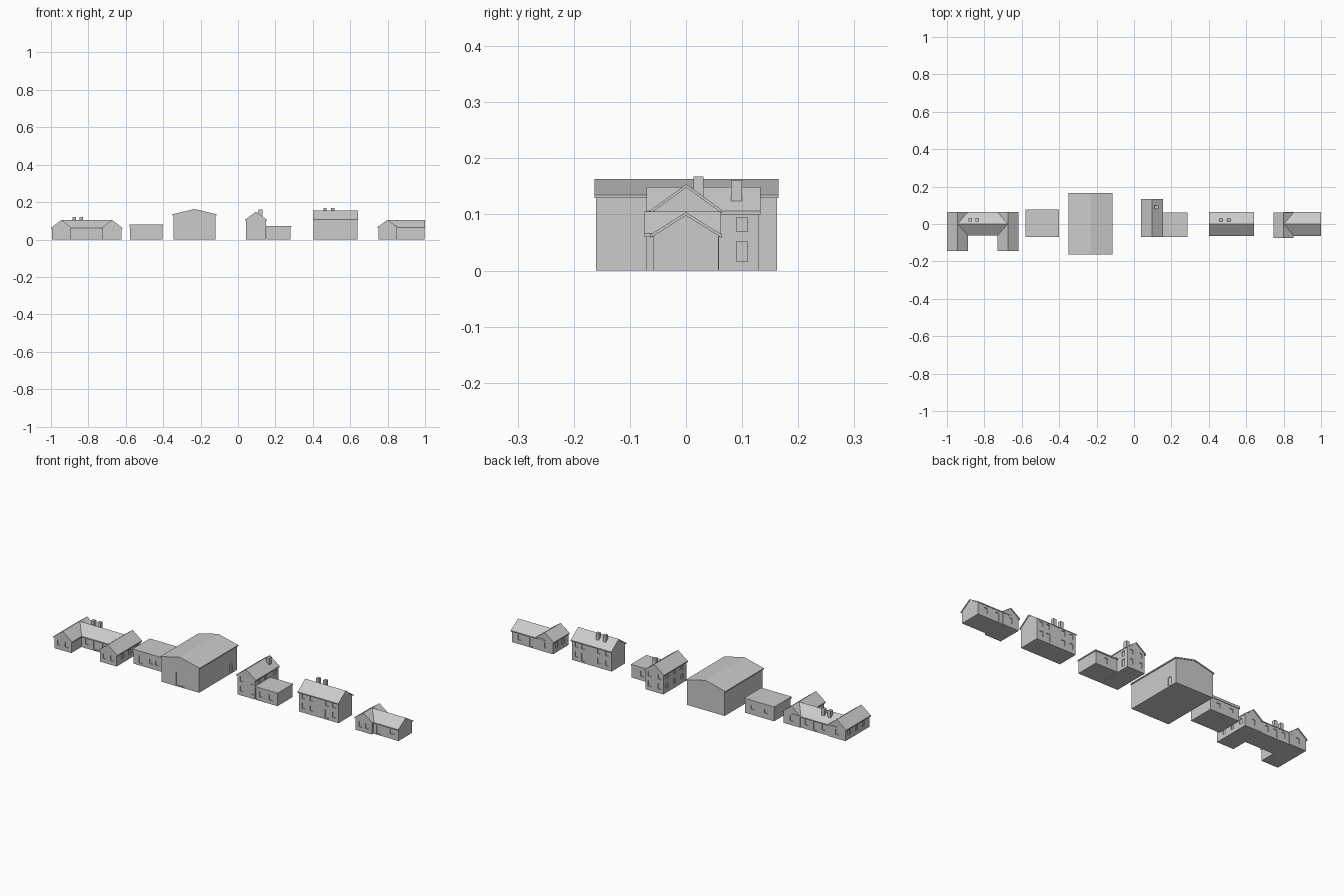
import bpy, bmesh

if "Cube" in bpy.data.objects:
    bpy.data.objects.remove(bpy.data.objects["Cube"])

T = 0.006      # roof thickness
O = 0.006      # eaves overhang
G = 0.003      # gable-end overhang
DEPTH = 0.004  # window and door recess


def add_object(name, bm):
    bmesh.ops.recalc_face_normals(bm, faces=bm.faces)
    me = bpy.data.meshes.new(name)
    bm.to_mesh(me)
    bm.free()
    ob = bpy.data.objects.new(name, me)
    bpy.context.collection.objects.link(ob)
    return ob


def add_box(bm, x0, x1, y0, y1, z0, z1):
    vs = bmesh.ops.create_cube(bm, size=1)["verts"]
    for v in vs:
        v.co.x = x1 if v.co.x > 0 else x0
        v.co.y = y1 if v.co.y > 0 else y0
        v.co.z = z1 if v.co.z > 0 else z0


def box(name, *dims):
    bm = bmesh.new()
    add_box(bm, *dims)
    return add_object(name, bm)


def extrude_profile(name, pts, a0, a1, axis):
    """Profile of (across, z) points swept along the ridge axis."""
    bm = bmesh.new()
    pos = lambda a, c, z: (a, c, z) if axis == "x" else (c, a, z)
    f = bm.faces.new([bm.verts.new(pos(a0, c, z)) for c, z in pts])
    r = bmesh.ops.extrude_face_region(bm, geom=[f])
    d = pos(a1 - a0, 0, 0)
    bmesh.ops.translate(bm, vec=d, verts=[g for g in r["geom"] if isinstance(g, bmesh.types.BMVert)])
    return add_object(name, bm)


def cut_openings(wall, b, openings):
    """Openings: (side, centres along wall, z0, z1, width)."""
    x0, x1, y0, y1 = b
    bm = bmesh.new()
    for side, centres, z0, z1, w in openings:
        for c in centres:
            h = w / 2
            if side == "front":
                add_box(bm, c - h, c + h, y0 - .01, y0 + DEPTH, z0, z1)
            elif side == "back":
                add_box(bm, c - h, c + h, y1 - DEPTH, y1 + .01, z0, z1)
            elif side == "right":
                add_box(bm, x1 - DEPTH, x1 + .01, c - h, c + h, z0, z1)
            else:
                add_box(bm, x0 - .01, x0 + DEPTH, c - h, c + h, z0, z1)
    if not openings:
        bm.free()
        return
    cutter = add_object(wall.name + "_cutter", bm)
    mod = wall.modifiers.new("openings", "BOOLEAN")
    mod.object, mod.operation, mod.solver = cutter, "DIFFERENCE", "EXACT"
    cutter.hide_render = True
    cutter.hide_viewport = True


def gabled(name, x0, x1, y0, y1, eave, ridge, axis, openings=()):
    """Gabled block; the extents are those of the roof."""
    a0, a1, c0, c1 = (x0, x1, y0, y1) if axis == "x" else (y0, y1, x0, x1)
    m = (c0 + c1) / 2
    ez = eave + O * (ridge - eave) / (m - c0) - T / 2
    wall = extrude_profile(name + "_walls", [(c0 + O, 0), (c1 - O, 0), (c1 - O, ez),
                           (m, ridge - T / 2), (c0 + O, ez)], a0 + G, a1 - G, axis)
    extrude_profile(name + "_roof", [(c0, eave), (m, ridge), (c1, eave), (c1, eave - T),
                    (m, ridge - T), (c0, eave - T)], a0, a1, axis)
    b = (x0 + G, x1 - G, y0 + O, y1 - O) if axis == "x" else (x0 + O, x1 - O, y0 + G, y1 - G)
    cut_openings(wall, b, openings)


def flat_block(name, x0, x1, y0, y1, h, fascia, openings):
    wall = box(name + "_walls", x0 + G, x1 - G, y0 + G, y1 - G, 0, h - T / 2)
    box(name + "_roof", x0, x1, y0, y1, h - fascia, h)
    cut_openings(wall, (x0 + G, x1 - G, y0 + G, y1 - G), openings)


def chimney(name, x, y, w, z0, z1):
    box(name, x - w / 2, x + w / 2, y - w / 2, y + w / 2, z0, z1)


LO = (.022, .05)   # ground floor window heights
HI = (.075, .1)    # upper floor window heights

# U-shaped house: two wings and a linking range
for name, x0, outer in (("left_wing", -1.0, "left"), ("right_wing", -.73, "right")):
    gabled("courtyard_" + name, x0, x0 + .112, -.145, .065, .062, .105, "y",
           [("front", (x0 + .033, x0 + .079), *LO, .018),
            ("back", (x0 + .056,), *LO, .02),
            (outer, (-.09, -.03, .03), *LO, .018)])
gabled("courtyard_range", -.944, -.674, -.062, .064, .062, .104, "x",
       [("front", (-.81,), .006, .05, .022), ("front", (-.86, -.76), *LO, .018),
        ("back", (-.86, -.76), *LO, .018), ("back", (-.81,), .006, .05, .02)])
for i, x in enumerate((-.875, -.838)):
    chimney(f"courtyard_chimney_{i}", x, .022, .018, .07, .12)

# Low flat-roofed outbuilding
flat_block("outbuilding", -.58, -.4, -.07, .077, .079, .013,
           [("front", (-.53,), .012, .052, .024), ("front", (-.47, -.435), .026, .05, .02),
            ("back", (-.53, -.45), .03, .05, .02)])

# Large barn
gabled("barn", -.35, -.114, -.163, .165, .135, .163, "y",
       [("front", (-.232,), .006, .075, .052), ("right", (.115,), .006, .05, .022)])

# Two-storey house with flat annex
gabled("tall_house", .038, .155, -.07, .133, .106, .149, "y",
       [("front", (.068, .132), *LO, .018), ("front", (.068, .132), *HI, .018),
        ("right", (.1,), .016, .052, .02), ("right", (.1,), .07, .095, .02),
        ("right", (.02, -.03), *HI, .018),
        ("back", (.068, .125), *LO, .018), ("back", (.068, .125), *HI, .018),
        ("left", (-.03, .035, .1), *LO, .018), ("left", (-.03, .035, .1), *HI, .018)])
flat_block("annex", .15, .285, -.07, .062, .072, .006,
           [("front", (.243,), .02, .05, .022), ("front", (.185,), *LO, .018),
            ("back", (.22,), *LO, .018)])
chimney("tall_house_chimney", .12, .09, .02, .12, .161)

# Two-storey long house
xs = (.43, .478, .572, .612)
gabled("long_house", .4, .642, -.063, .064, .108, .154, "x",
       [("front", (.43, .478, .612), *LO, .02), ("front", (.57,), .008, .052, .022),
        ("front", xs, *HI, .02),
        ("back", (.43, .478, .612), *LO, .02), ("back", (.57,), .008, .052, .022),
        ("back", xs, *HI, .02)])
for i, x in enumerate((.465, .507)):
    chimney(f"long_house_chimney_{i}", x, .022, .018, .12, .168)

# L-shaped cottage: gabled cross wing and main range
gabled("cottage_wing", .745, .853, -.074, .062, .066, .105, "y",
       [("front", (.78, .818), *LO, .017), ("back", (.8,), *LO, .018),
        ("left", (-.025, .025), *LO, .018)])
gabled("cottage_range", .799, 1.0, -.064, .064, .064, .104, "x",
       [("front", (.878,), .006, .05, .023), ("front", (.958,), .028, .05, .022),
        ("back", (.88,), .006, .05, .022), ("back", (.95,), *LO, .02)])
